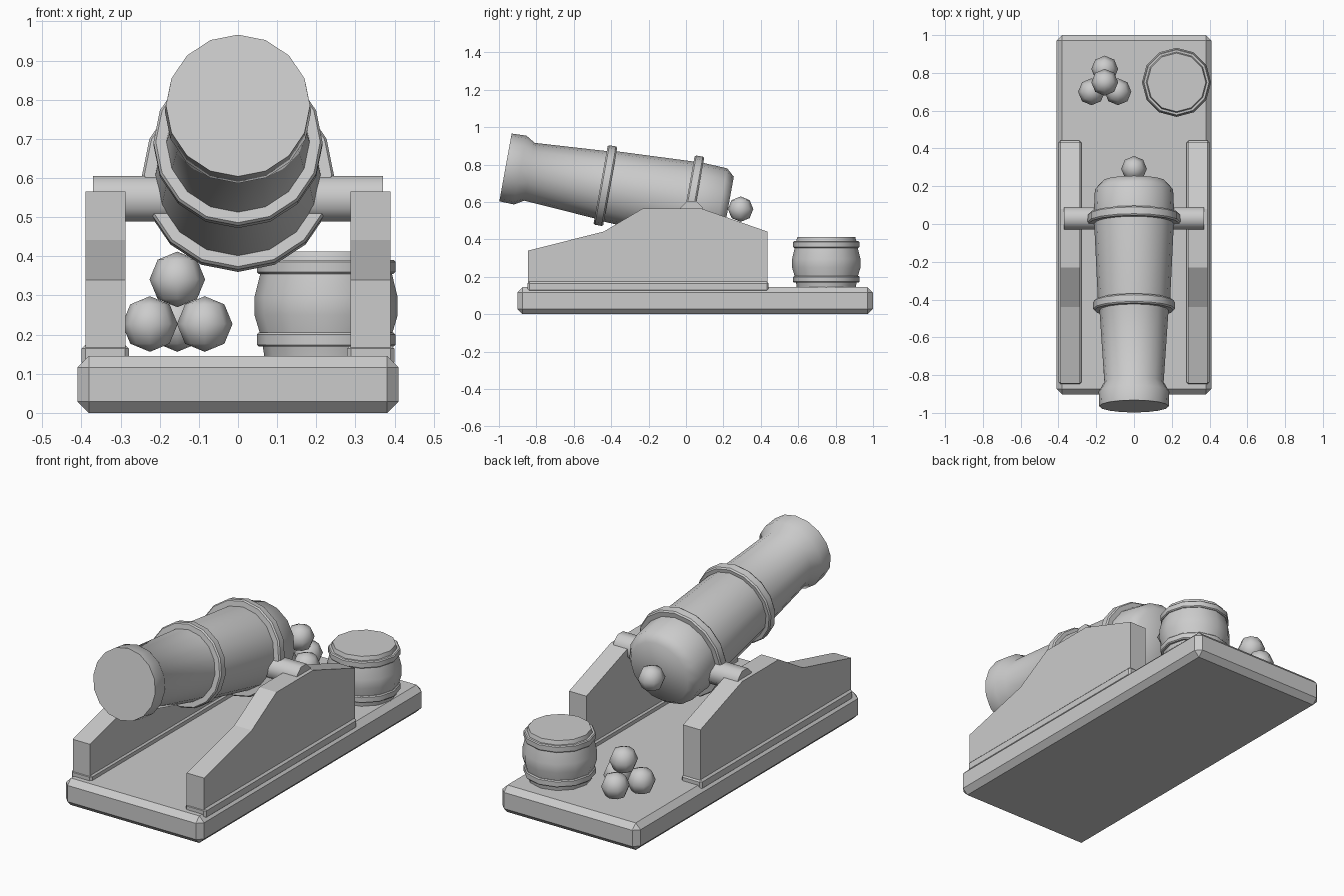
import bpy, bmesh
from math import sin, cos, pi, radians

if "Cube" in bpy.data.objects:
    bpy.data.objects.remove(bpy.data.objects["Cube"])

def finish(name, bm, smooth=None):
    bmesh.ops.recalc_face_normals(bm, faces=bm.faces)
    me = bpy.data.meshes.new(name)
    bm.to_mesh(me)
    bm.free()
    ob = bpy.data.objects.new(name, me)
    bpy.context.collection.objects.link(ob)
    if smooth:
        bpy.context.view_layer.objects.active = ob
        ob.select_set(True)
        bpy.ops.object.shade_smooth_by_angle(angle=radians(smooth))
        ob.select_set(False)
    return ob

def lathe(name, profile, sides, loc=(0, 0, 0), rot=(0, 0, 0), phase=0, smooth=32):
    """Closed solid from (radius, height) points turned about local z."""
    bm = bmesh.new()
    rings = [[bm.verts.new((r * cos(2 * pi * i / sides + phase), r * sin(2 * pi * i / sides + phase), z))
              for i in range(sides)] for r, z in profile]
    for a, b in zip(rings, rings[1:]):
        for i in range(sides):
            j = (i + 1) % sides
            bm.faces.new((a[i], a[j], b[j], b[i]))
    bm.faces.new(rings[0])
    bm.faces.new(rings[-1])
    ob = finish(name, bm, smooth)
    ob.location, ob.rotation_euler = loc, rot
    return ob

def box(name, lo, hi, bevel):
    bm = bmesh.new()
    bmesh.ops.create_cube(bm, size=1)
    for v in bm.verts:
        v.co = [(l + h) / 2 + c * (h - l) for c, l, h in zip(v.co, lo, hi)]
    bmesh.ops.bevel(bm, geom=bm.edges[:], offset=bevel, segments=1, affect='EDGES')
    return finish(name, bm)

def ball(name, loc, r):
    bm = bmesh.new()
    bmesh.ops.create_uvsphere(bm, u_segments=8, v_segments=4, radius=r)
    ob = finish(name, bm, 60)
    ob.location = loc
    return ob

# Base plank
box("base", (-0.41, -0.902, 0), (0.41, 1.0, 0.145), 0.029)

# Carriage cheeks and the skirting under them
cheek = [(-0.845, 0.13), (-0.845, 0.34), (-0.44, 0.442), (-0.23, 0.566),
         (0.08, 0.566), (0.435, 0.442), (0.435, 0.13)]
for side, s in (("left", -1), ("right", 1)):
    bm = bmesh.new()
    inner = [bm.verts.new((s * 0.287, y, z)) for y, z in cheek]
    outer = [bm.verts.new((s * 0.39, y, z)) for y, z in cheek]
    bm.faces.new(inner)
    bm.faces.new(outer)
    for i in range(len(cheek)):
        j = (i + 1) % len(cheek)
        bm.faces.new((inner[i], inner[j], outer[j], outer[i]))
    finish(side + "_cheek", bm)
    x0, x1 = sorted((s * 0.279, s * 0.4))
    box(side + "_skirting", (x0, -0.848, 0.12), (x1, 0.442, 0.174), 0.01)

# Gun barrel, tilted, with two reinforcing rings
muzzle, tilt = (0, -0.965, 0.785), (-radians(100.3), 0, 0)
lathe("gun_barrel", [(0.184, 0), (0.187, 0.08), (0.157, 0.13), (0.183, 0.52), (0.191, 0.566),
                     (0.211, 0.987), (0.213, 1.033), (0.207, 1.167), (0.169, 1.21)],
      16, muzzle, tilt, smooth=50)
for name, r, z in (("front_ring", 0.216, 0.543), ("rear_ring", 0.245, 1.01)):
    lathe(name, [(r - 0.045, z - 0.026), (r - 0.006, z - 0.026), (r, z - 0.018),
                 (r, z + 0.018), (r - 0.006, z + 0.026), (r - 0.045, z + 0.026)],
          16, muzzle, tilt)
ball("breech_knob", (0, 0.292, 0.562), 0.068)

# Trunnion axle
lathe("trunnion", [(0.063, -0.37), (0.063, 0.37)], 8, (0, 0.03, 0.547), (0, pi / 2, 0), pi / 8, 50)

# Stack of shot
for i, p in enumerate([(-0.225, 0.7, 0.227), (-0.085, 0.7, 0.227), (-0.155, 0.82, 0.227), (-0.155, 0.75, 0.341)]):
    ball("shot_%d" % (i + 1), p, 0.071)

# Keg with two hoops
keg = (0.225, 0.75, 0)
lathe("keg", [(0.157, 0.14), (0.165, 0.19), (0.183, 0.25), (0.183, 0.295), (0.167, 0.36),
              (0.16, 0.395), (0.155, 0.412)], 12, keg, smooth=40)
for name, z in (("lower_hoop", 0.187), ("upper_hoop", 0.373)):
    lathe(name, [(0.15, z - 0.018), (0.172, z - 0.018), (0.177, z - 0.013),
                 (0.177, z + 0.013), (0.172, z + 0.018), (0.15, z + 0.018)], 12, keg)
